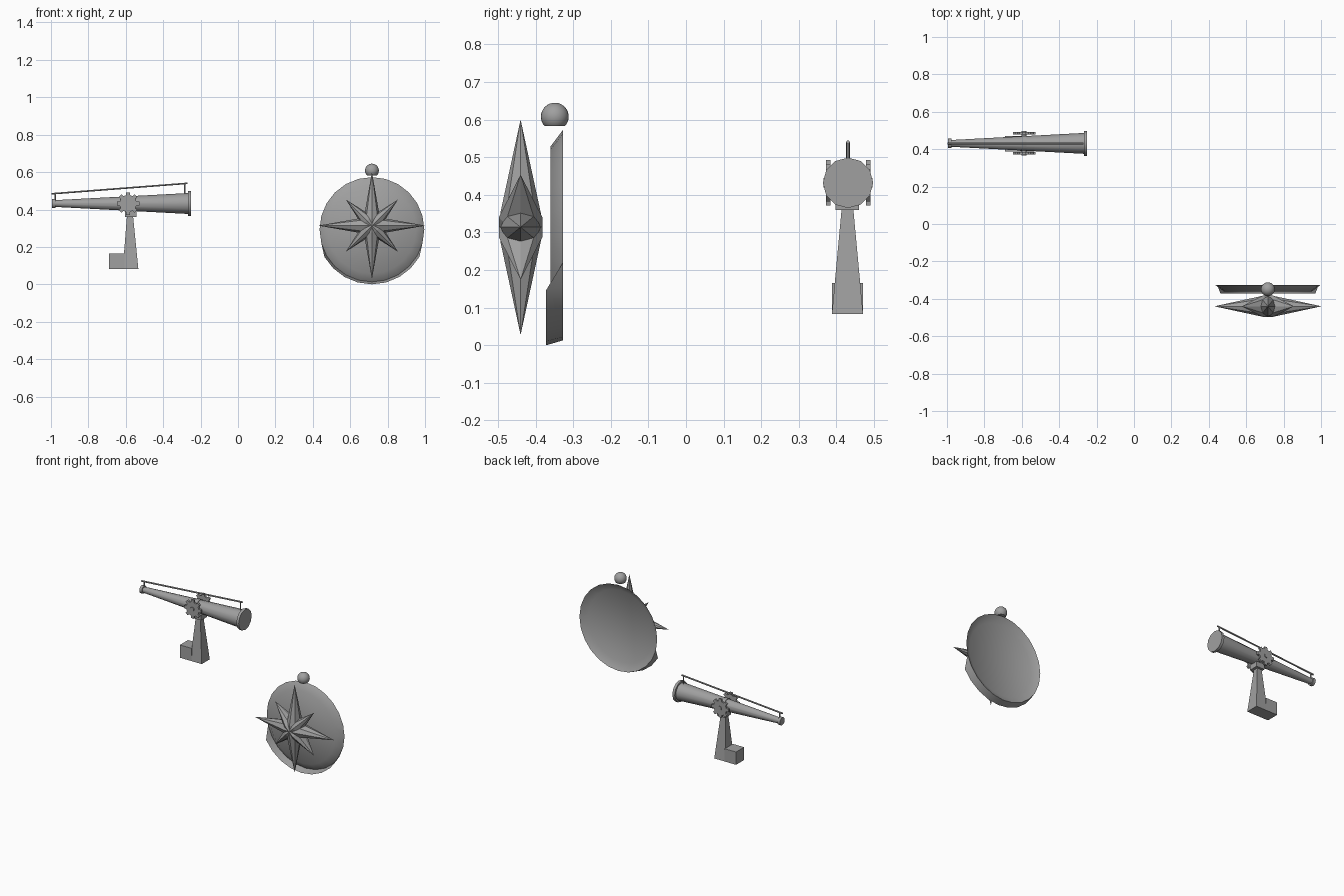
import bpy
import bmesh
from math import sin, cos, pi, radians
from mathutils import Vector

cube = bpy.data.objects.get("Cube")
if cube:
    bpy.data.objects.remove(cube, do_unlink=True)

GREY = (0.35, 0.35, 0.35, 1)
mat = bpy.data.materials.new("plain grey")
mat.use_nodes = True
mat.diffuse_color = GREY
mat.node_tree.nodes["Principled BSDF"].inputs["Base Color"].default_value = GREY


def make(name, bm, smooth=None):
    """Turn a bmesh into a finished object."""
    bmesh.ops.recalc_face_normals(bm, faces=bm.faces)
    mesh = bpy.data.meshes.new(name)
    bm.to_mesh(mesh)
    bm.free()
    mesh.materials.append(mat)
    ob = bpy.data.objects.new(name, mesh)
    bpy.context.collection.objects.link(ob)
    if smooth:
        bpy.ops.object.select_all(action='DESELECT')
        ob.select_set(True)
        bpy.context.view_layer.objects.active = ob
        bpy.ops.object.shade_smooth_by_angle(angle=radians(smooth))
    return ob


def loft(bm, rings):
    """Bridge rings of equal vertex count and close both ends."""
    rows = [[bm.verts.new(p) for p in ring] for ring in rings]
    n = len(rows[0])
    for a, b in zip(rows, rows[1:]):
        for i in range(n):
            j = (i + 1) % n
            bm.faces.new((a[i], a[j], b[j], b[i]))
    bm.faces.new(rows[0])
    bm.faces.new(rows[-1])


def tube(name, a, b, r0, r1=None, sides=12):
    """Straight or tapered round bar from a to b."""
    a, b = Vector(a), Vector(b)
    q = (b - a).to_track_quat('Z', 'Y')
    bm = bmesh.new()
    loft(bm, [[p + q @ Vector((r * cos(2 * pi * i / sides),
                               r * sin(2 * pi * i / sides), 0))
               for i in range(sides)] for p, r in ((a, r0), (b, r1 or r0))])
    return make(name, bm, 40)


def block(name, x0, x1, y0, y1, z0, z1, top=None):
    """Box, or a tapered box when top gives (x0, x1, y0, y1)."""
    def ring(r, z):
        return [(r[0], r[2], z), (r[1], r[2], z), (r[1], r[3], z), (r[0], r[3], z)]
    base = (x0, x1, y0, y1)
    bm = bmesh.new()
    loft(bm, [ring(base, z0), ring(top or base, z1)])
    return make(name, bm)


# Telescope barrel with its end rims
TY, TZ, GX = 0.431, 0.432, -0.588
tube("telescope_barrel", (-0.98, TY, TZ), (-0.262, TY, TZ), 0.018, 0.056)
tube("eyepiece_rim", (-0.995, TY, TZ), (-0.977, TY, TZ), 0.025)
tube("lens_rim", (-0.267, TY, TZ), (-0.25, TY, TZ), 0.067)
tube("barrel_collar", (GX - 0.013, TY, TZ), (GX + 0.013, TY, TZ), 0.042)

# Sighting rod above the barrel and its two posts
tube("sighting_rod", (-0.997, TY, 0.484), (-0.27, TY, 0.54), 0.005, sides=6)
tube("rear_post", (-0.977, TY, 0.44), (-0.977, TY, 0.484), 0.004, sides=6)
tube("front_post", (-0.284, TY, 0.47), (-0.284, TY, 0.538), 0.004, sides=6)

# Gears on either side, joined by an axle
tube("gear_axle", (GX, 0.366, TZ), (GX, 0.496, TZ), 0.013, sides=10)
for name, y in (("right_gear", 0.372), ("left_gear", 0.479)):
    outline = []
    for k in range(8):
        for da, r in ((-14, 0.046), (-9, 0.061), (9, 0.061), (14, 0.046)):
            a = radians(45 * k + da)
            outline.append((r * cos(a), r * sin(a)))
    bm = bmesh.new()
    loft(bm, [[(GX + u, yy, TZ + v) for u, v in outline] for yy in (y, y + 0.012)])
    make(name, bm)

# Stand
block("stand_top", -0.603, -0.544, 0.398, 0.46, 0.36, 0.394)
block("stand_leg", -0.616, -0.533, 0.388, 0.471, 0.083, 0.363,
      (-0.594, -0.561, 0.414, 0.445))
block("stand_step", -0.69, -0.607, 0.388, 0.471, 0.083, 0.166)

# Compass plate: shallow dish, open at the back
CX, CZ = 0.716, 0.293


def rim_point(i, r, y):
    a = radians(15 * i)
    return (CX + r * cos(a), y, CZ + r * sin(a))


bm = bmesh.new()
loft(bm, [[rim_point(i, r, y) for i in range(24)]
          for r, y in ((0.234, -0.355), (0.28, -0.327), (0.236, -0.36))])
ends = [f for f in bm.faces if len(f.verts) == 24]
bmesh.ops.poke(bm, faces=ends)
make("compass_plate", bm, 60)

# Flared lip along the lower arc, with slanted ends
bm = bmesh.new()
inner = [bm.verts.new(rim_point(i, 0.28, -0.327)) for i in range(13, 24)]
outer = [bm.verts.new(rim_point(i, 0.293, -0.372)) for i in range(14, 23)]
for i in range(8):
    bm.faces.new((inner[i + 1], inner[i + 2], outer[i + 1], outer[i]))
bm.faces.new((inner[0], inner[1], outer[0]))
bm.faces.new((inner[-1], outer[-1], inner[-2]))
make("plate_lip", bm, 40)

# Compass rose: four double-ended spikes crossing at the middle
SY, SZ = -0.44, 0.314
centre = Vector((CX, SY, SZ))
for k, name in enumerate(("level_spike", "rising_spike", "upright_spike",
                          "falling_spike")):
    a = radians(45 * k)
    out = Vector((cos(a), 0, sin(a)))
    side = Vector((-sin(a), 0, cos(a)))
    length, width, depth = ((0.196, 0.036, 0.058) if k % 2
                            else (0.284, 0.044, 0.054))
    bm = bmesh.new()
    loft(bm, [[centre + out * d + side * s * width * cos(pi * i / 4)
               + Vector((0, s * depth * sin(pi * i / 4), 0)) for i in range(8)]
              for d, s in ((-length, 0.01), (-0.037, 1), (0.037, 1), (length, 0.01))])
    make(name, bm)

# Round knob with a flat underside
bm = bmesh.new()
bmesh.ops.create_uvsphere(bm, u_segments=24, v_segments=16, radius=0.037)
bmesh.ops.translate(bm, verts=bm.verts, vec=(CX, -0.349, 0.608))
cut = bmesh.ops.bisect_plane(bm, geom=bm.verts[:] + bm.edges[:] + bm.faces[:],
                             plane_co=(0, 0, 0.583), plane_no=(0, 0, -1),
                             clear_outer=True)
bmesh.ops.contextual_create(bm, geom=[e for e in cut["geom_cut"]
                                      if isinstance(e, bmesh.types.BMEdge)])
make("top_knob", bm, 40)
